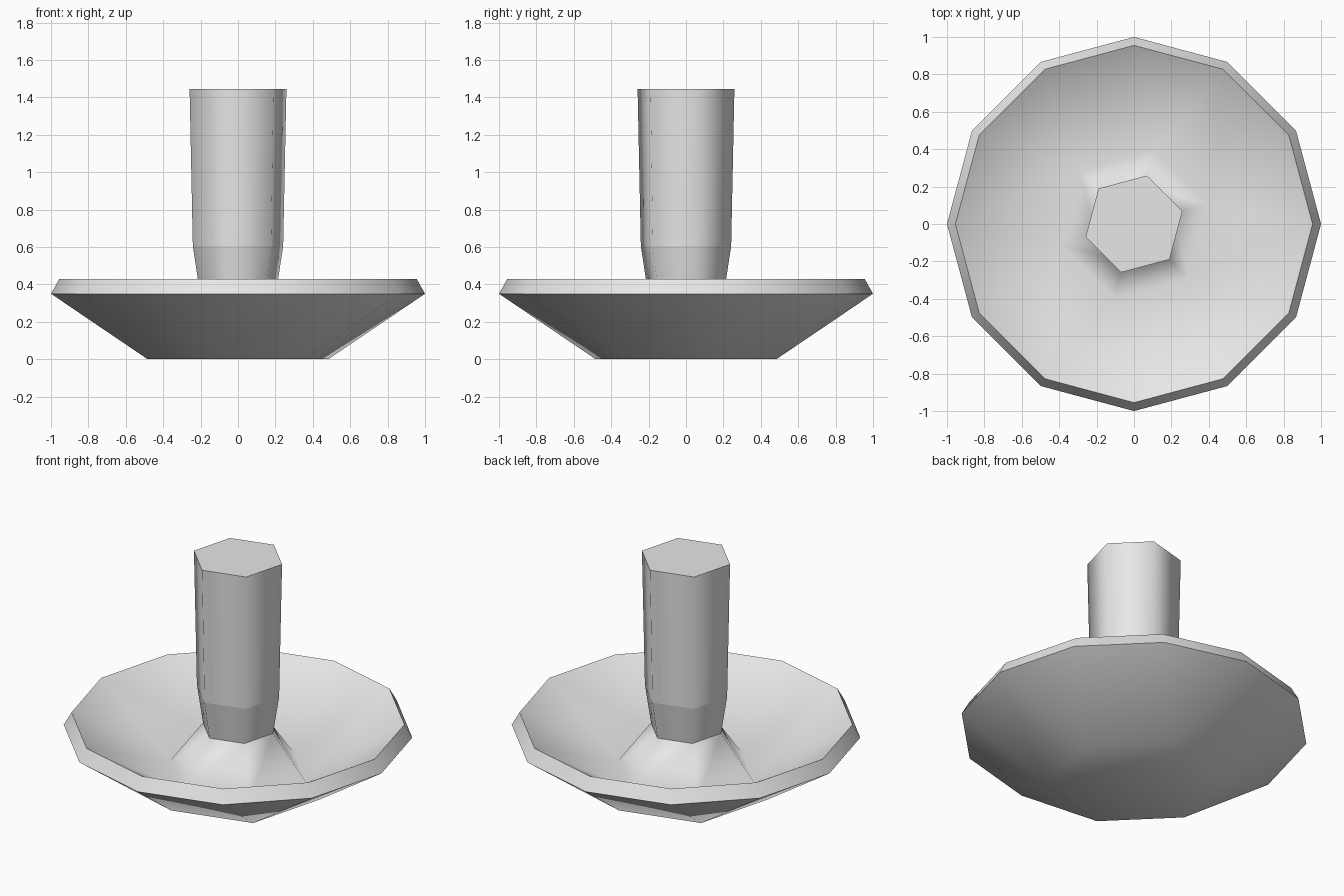
import bpy, bmesh
from math import cos, sin, radians

cube = bpy.data.objects.get("Cube")
if cube:
    bpy.data.objects.remove(cube, do_unlink=True)

# Plain grey for the whole model
grey = bpy.data.materials.new("plain_grey")
grey.use_nodes = True
colour = (0.8, 0.8, 0.8, 1)
grey.diffuse_color = colour
grey.node_tree.nodes["Principled BSDF"].inputs["Base Color"].default_value = colour


def ring(bm, sides, radius, z):
    """Six-sided rings are turned 15 degrees so each corner faces a rim edge."""
    turn = 15 if sides == 6 else 0
    angles = [radians(turn + 360 / sides * i) for i in range(sides)]
    return [bm.verts.new((radius * cos(a), radius * sin(a), z)) for a in angles]


def bridge(bm, a, b):
    """Join two rings with the same number of corners."""
    n = len(a)
    for i in range(n):
        j = (i + 1) % n
        bm.faces.new((a[i], a[j], b[j], b[i]))


def fan_bridge(bm, small, big):
    """Join a ring to one with twice as many corners."""
    n = len(small)
    for i in range(n):
        j = (i + 1) % n
        bm.faces.new((small[i], big[2 * i], big[2 * i + 1]))
        bm.faces.new((small[i], big[2 * i + 1], big[2 * j], small[j]))


def finish(bm, name, sharp_rings):
    """Smooth each band, keeping the edges along the chosen rings hard."""
    bmesh.ops.recalc_face_normals(bm, faces=bm.faces)
    for face in bm.faces:
        face.smooth = True
    for loop in sharp_rings:
        for i, vert in enumerate(loop):
            edge = bm.edges.get((vert, loop[i - 1]))
            edge.smooth = False
    mesh = bpy.data.meshes.new(name)
    bm.to_mesh(mesh)
    bm.free()
    mesh.materials.append(grey)
    obj = bpy.data.objects.new(name, mesh)
    bpy.context.collection.objects.link(obj)


# Dish: base, outer wall, bevelled rim, hollow and raised collar round the stem
bm = bmesh.new()
base = ring(bm, 6, 0.5, 0)
rim_outer = ring(bm, 12, 1.0, 0.35)
rim_inner = ring(bm, 12, 0.955, 0.43)
hollow = ring(bm, 6, 0.41, 0.1)
collar = ring(bm, 6, 0.213, 0.37)
bm.faces.new(base)
fan_bridge(bm, base, rim_outer)
bridge(bm, rim_outer, rim_inner)
fan_bridge(bm, hollow, rim_inner)
bridge(bm, hollow, collar)
bm.faces.new(collar)
finish(bm, "dish", [rim_outer, rim_inner, collar])

# Stem: tapered foot, long shaft and flat top
bm = bmesh.new()
foot = ring(bm, 6, 0.213, 0.37)
shoulder = ring(bm, 6, 0.25, 0.605)
top = ring(bm, 6, 0.268, 1.445)
bridge(bm, foot, shoulder)
bridge(bm, shoulder, top)
bm.faces.new(top)
bm.faces.new(foot)
finish(bm, "stem", [foot, shoulder, top])
